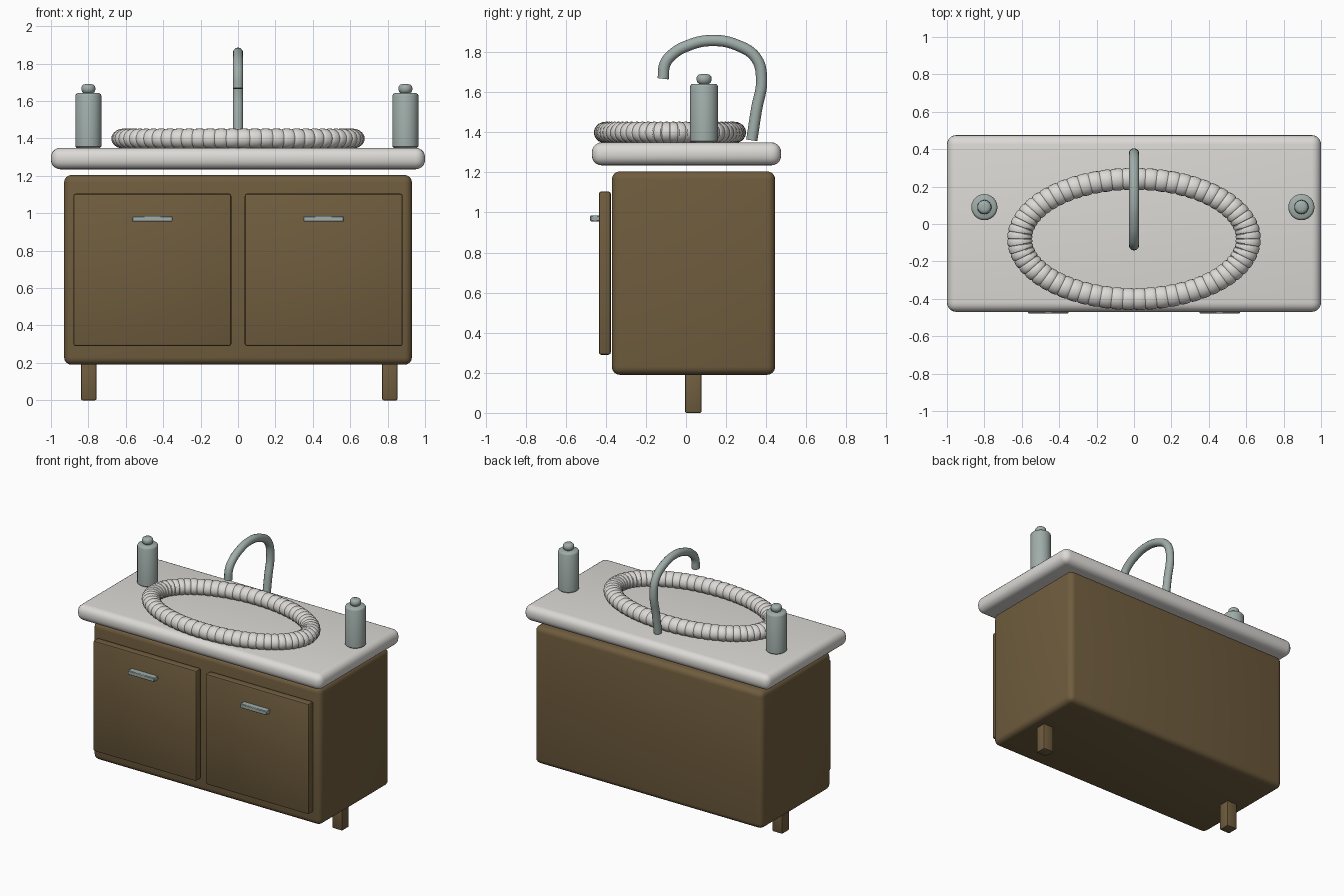
import bpy, bmesh
from math import sin, cos, tau, hypot, radians

if "Cube" in bpy.data.objects:
    bpy.data.objects.remove(bpy.data.objects["Cube"])


def material(name, rgb):
    m = bpy.data.materials.new(name)
    m.use_nodes = True
    m.diffuse_color = (*rgb, 1)
    m.node_tree.nodes["Principled BSDF"].inputs["Base Color"].default_value = (*rgb, 1)
    return m


wood = material("brown wood", (0.16, 0.108, 0.048))
ceramic = material("off white ceramic", (0.72, 0.70, 0.67))
steel = material("grey green metal", (0.35, 0.42, 0.40))


def finish(name, bm, mat, angle=40):
    bmesh.ops.recalc_face_normals(bm, faces=bm.faces)
    mesh = bpy.data.meshes.new(name)
    bm.to_mesh(mesh)
    bm.free()
    mesh.materials.append(mat)
    ob = bpy.data.objects.new(name, mesh)
    bpy.context.collection.objects.link(ob)
    bpy.ops.object.select_all(action='DESELECT')
    ob.select_set(True)
    bpy.context.view_layer.objects.active = ob
    bpy.ops.object.shade_smooth_by_angle(angle=radians(angle))
    return ob


def box(name, xs, ys, zs, mat, bevel, segments=4):
    """Rounded box spanning the given ranges."""
    bm = bmesh.new()
    bmesh.ops.create_cube(bm, size=1)
    for v in bm.verts:
        v.co = [(lo + hi) / 2 + c * (hi - lo) for c, (lo, hi) in zip(v.co, (xs, ys, zs))]
    bmesh.ops.bevel(bm, geom=bm.edges[:], offset=bevel, segments=segments,
                    profile=0.5, affect='EDGES')
    return finish(name, bm, mat)


def skin(bm, rings, closed):
    """Bridge consecutive vertex rings with quads."""
    n = len(rings[0])
    for i in range(len(rings) if closed else len(rings) - 1):
        a, b = rings[i], rings[(i + 1) % len(rings)]
        for j in range(n):
            k = (j + 1) % n
            bm.faces.new((a[j], a[k], b[k], b[j]))


def lathe(name, x, y, profile, mat, sides=24):
    bm = bmesh.new()
    rings = [[bm.verts.new((x + r * cos(tau * i / sides), y + r * sin(tau * i / sides), z))
              for i in range(sides)] for r, z in profile]
    skin(bm, rings, False)
    bm.faces.new(rings[0])
    bm.faces.new(rings[-1])
    return finish(name, bm, mat)


# Cabinet and worktop
box("cabinet", (-0.93, 0.93), (-0.37, 0.445), (0.19, 1.205), wood, 0.04)
box("countertop", (-1, 1), (-0.47, 0.475), (1.235, 1.35), ceramic, 0.05, 5)

# Doors, handles and legs
for side, s in (("right", -1), ("left", 1)):
    def span(a, b):
        return sorted((s * a, s * b))
    box(side + "_door", span(0.036, 0.88), (-0.435, -0.375), (0.29, 1.105), wood, 0.012, 2)
    box(side + "_handle", span(0.35, 0.566), (-0.478, -0.43), (0.955, 0.985), steel, 0.004, 1)
    leg_x = 0.812 if s > 0 else -0.798
    box(side + "_leg", (leg_x - 0.041, leg_x + 0.041), (-0.005, 0.077), (0, 0.21), wood, 0.007, 2)

# Soap bottles with round stoppers
body = [(0.062, 1.35), (0.07, 1.357), (0.07, 1.628), (0.066, 1.637), (0.058, 1.642)]
stopper = [(0.022, 1.64), (0.033, 1.648), (0.038, 1.663), (0.036, 1.678), (0.028, 1.687), (0.016, 1.69)]
for side, x in (("right", -0.8), ("left", 0.895)):
    lathe(side + "_bottle", x, 0.09, body, steel)
    lathe(side + "_stopper", x, 0.09, stopper, steel)

# Oval basin rim made of rounded beads
beads, sides = 64, 20
a, b = 0.611, 0.321
bead_profile = ((0, 0.9), (0.12, 0.97), (0.35, 1), (0.65, 1), (0.88, 0.97))
bm = bmesh.new()
rings = []
for i in range(beads):
    for t, scale in bead_profile:
        u = tau * (i + t) / beads
        nx, ny = b * cos(u), a * sin(u)
        length = hypot(nx, ny)
        ring = []
        for j in range(sides):
            p = tau * j / sides
            out = scale * cos(p) / length
            ring.append(bm.verts.new((a * cos(u) + 0.067 * out * nx,
                                      -0.08 + b * sin(u) + 0.059 * out * ny,
                                      1.399 + 0.054 * scale * sin(p))))
        rings.append(ring)
skin(bm, rings, True)
finish("basin_rim", bm, ceramic, 30)

# Curved faucet
path = [(0.328, 1.36), (0.352, 1.515), (0.377, 1.66), (0.35, 1.77), (0.255, 1.835),
        (0.13, 1.858), (0.015, 1.835), (-0.072, 1.785), (-0.105, 1.74), (-0.114, 1.667)]
curve = bpy.data.curves.new("faucet", 'CURVE')
curve.dimensions = '3D'
curve.bevel_depth = 0.028
curve.bevel_resolution = 4
curve.use_fill_caps = True
spline = curve.splines.new('BEZIER')
spline.bezier_points.add(len(path) - 1)
for point, (y, z) in zip(spline.bezier_points, path):
    point.co = (0, y, z)
    point.handle_left_type = point.handle_right_type = 'AUTO'
spline.resolution_u = 6
curve.materials.append(steel)
bpy.context.collection.objects.link(bpy.data.objects.new("faucet", curve))
